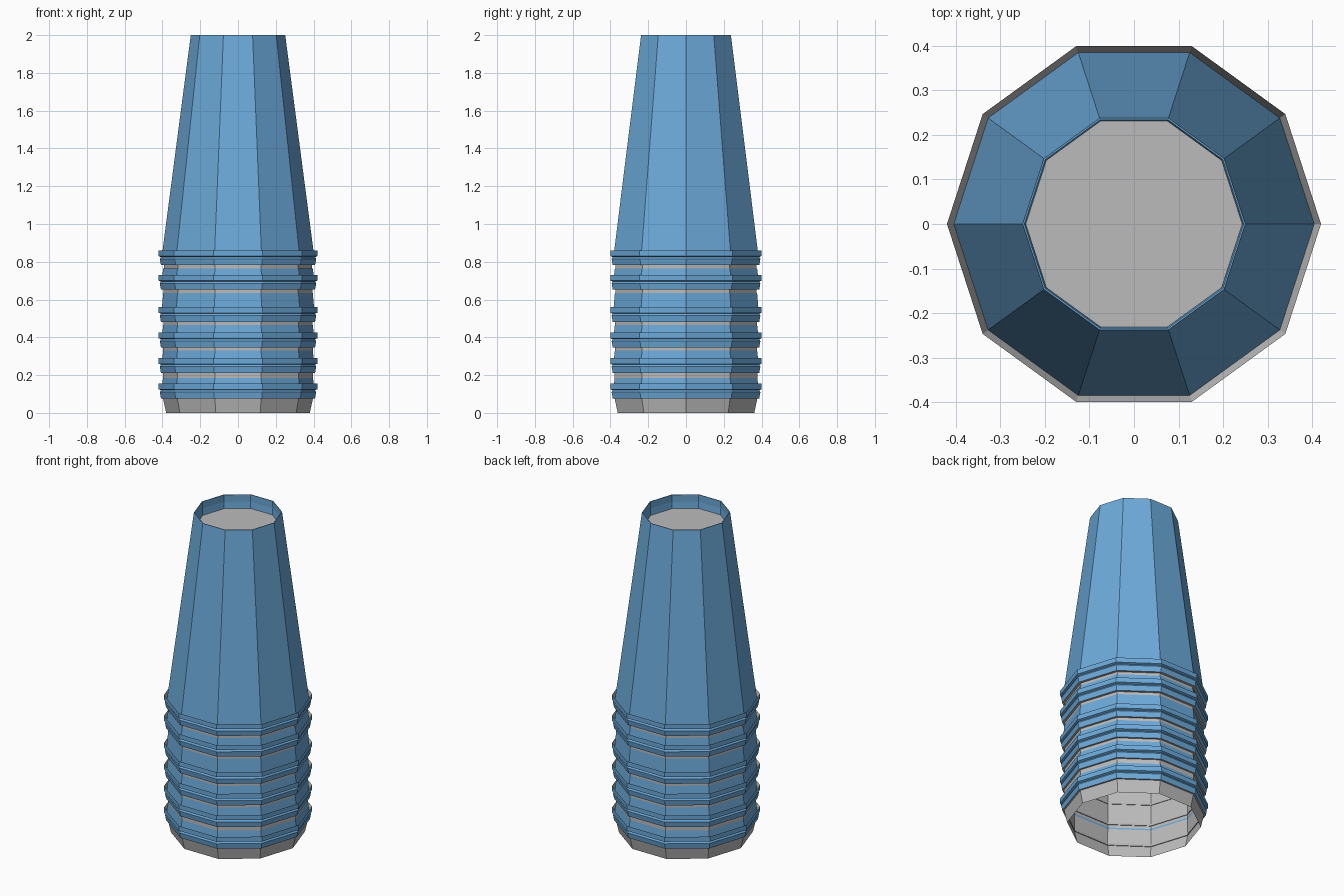
import bpy, bmesh
from math import cos, sin, pi

if "Cube" in bpy.data.objects:
    bpy.data.objects.remove(bpy.data.objects["Cube"])

SIDES = 10
blue = bpy.data.materials.new("blue")
blue.diffuse_color = (0.15, 0.40, 0.70, 1)
blue.use_nodes = True
blue.node_tree.nodes["Principled BSDF"].inputs["Base Color"].default_value = blue.diffuse_color
grey = bpy.data.materials.new("grey")
grey.diffuse_color = (0.5, 0.5, 0.5, 1)
grey.use_nodes = True
grey.node_tree.nodes["Principled BSDF"].inputs["Base Color"].default_value = grey.diffuse_color


def lathe(name, profile, greys=(), closed=False, cap=False, mats=(blue, grey)):
    """Spin (radius, z) points into a ten-sided part; greys lists grey bands."""
    bm = bmesh.new()
    rings = [[bm.verts.new((r * cos(2 * pi * k / SIDES), r * sin(2 * pi * k / SIDES), z))
              for k in range(SIDES)] for r, z in profile]
    n = len(rings)
    for i in range(n if closed else n - 1):
        a, b = rings[i], rings[(i + 1) % n]
        for k in range(SIDES):
            j = (k + 1) % SIDES
            f = bm.faces.new((a[k], a[j], b[j], b[k]))
            f.material_index = int(i in greys)
    if cap:
        bm.faces.new(rings[-1])
    me = bpy.data.meshes.new(name)
    bm.to_mesh(me)
    bm.free()
    for m in mats:
        me.materials.append(m)
    ob = bpy.data.objects.new(name, me)
    bpy.context.collection.objects.link(ob)
    return ob


# Hollow inner core, open below and capped just under the rim
lathe("inner_core", [(0.38, 0), (0.398, 0.08), (0.392, 0.8), (0.243, 1.915)],
      cap=True, mats=(grey,))

# Tapered upper sleeve with a thin recessed rim
lathe("upper_sleeve", [(0.406, 0.81), (0.25, 2.0), (0.246, 2.0), (0.247, 1.955), (0.243, 1.91)])

# Flared grip rings, grey on the inside of the lip and underneath
tops = [0.155, 0.29, 0.425, 0.56, 0.73, 0.86]
for i, t in enumerate(tops):
    lathe(f"grip_ring_{i + 1}",
          [(0.392, t - 0.078), (0.408, t - 0.078), (0.414, t - 0.045), (0.408, t - 0.035),
           (0.42, t - 0.03), (0.42, t), (0.405, t - 0.04)], greys=(0, 5, 6), closed=True)

# Blue necks between the rings
for i in range(5):
    low, high = tops[i] - 0.04, tops[i + 1] - 0.078
    lathe(f"neck_{i + 1}", [(0.406, low), (0.396, high - 0.018)])
